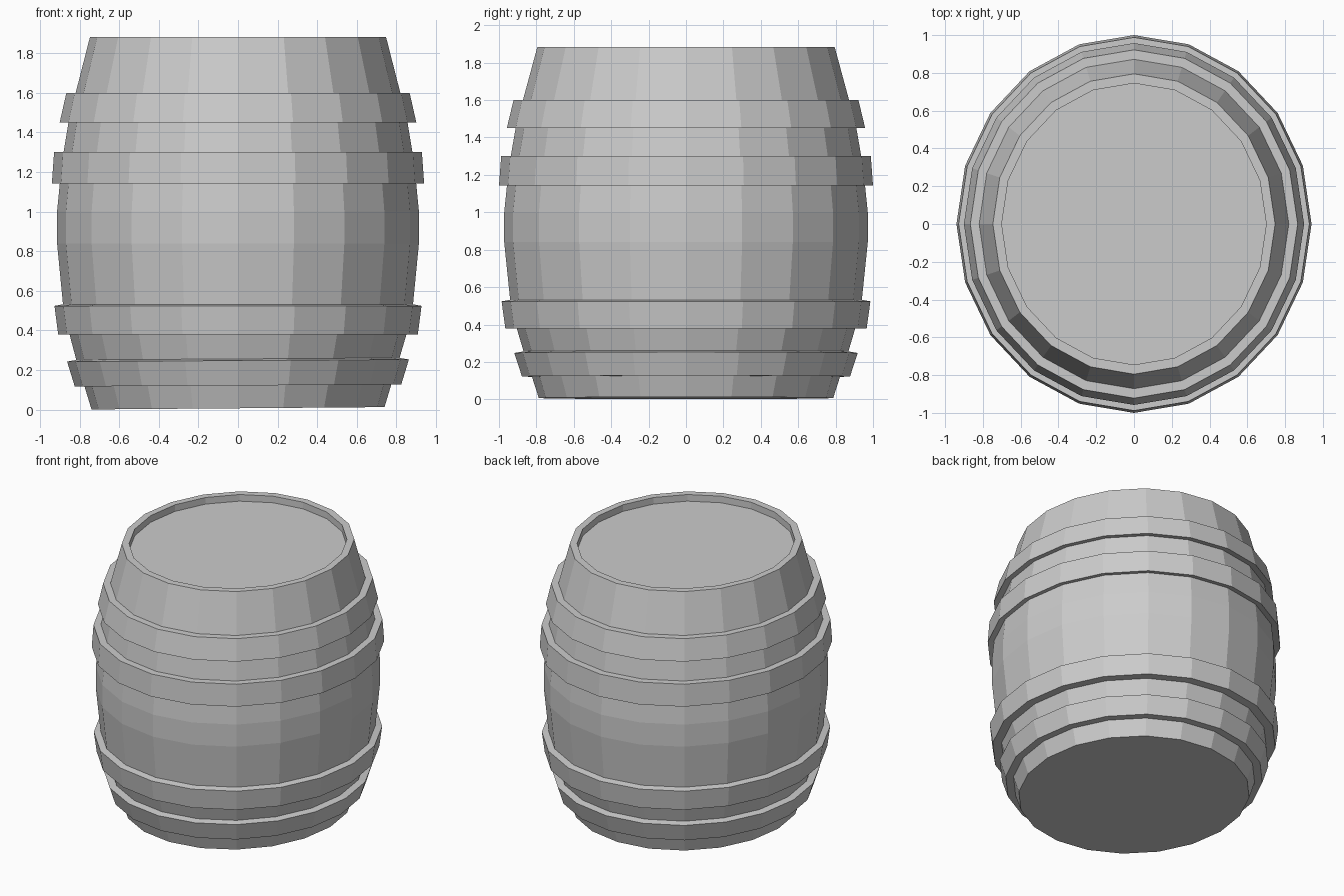
import bpy, bmesh
from math import sin, cos, tau

if "Cube" in bpy.data.objects:
    bpy.data.objects.remove(bpy.data.objects["Cube"])

SIDES = 20
X_SCALE = 0.94   # the barrel is slightly narrower across x


def lathe(name, profile, closed, tilt=0.0):
    """Revolve (radius, z) points; closed profiles become rings, open ones get end caps."""
    bm = bmesh.new()
    rings = []
    for r, z in profile:
        ring = []
        for i in range(SIDES):
            a = tau * i / SIDES
            x = r * cos(a) * X_SCALE
            lean = tilt * x if z < 0.3 else 0.0
            ring.append(bm.verts.new((x, r * sin(a), z + lean)))
        rings.append(ring)
    pairs = list(zip(rings, rings[1:]))
    if closed:
        pairs.append((rings[-1], rings[0]))
    for lo, hi in pairs:
        for i in range(SIDES):
            j = (i + 1) % SIDES
            bm.faces.new((lo[i], lo[j], hi[j], hi[i]))
    if not closed:
        bm.faces.new(rings[0][::-1])
        bm.faces.new(rings[-1])
    bmesh.ops.recalc_face_normals(bm, faces=bm.faces[:])
    mesh = bpy.data.meshes.new(name)
    bm.to_mesh(mesh)
    bm.free()
    obj = bpy.data.objects.new(name, mesh)
    bpy.context.collection.objects.link(obj)
    return obj


# Bulging barrel body with a rim and recessed lid
body = [(0.787, 0.007), (0.825, 0.125), (0.868, 0.255), (0.905, 0.38),
        (0.94, 0.53), (0.972, 0.84), (0.972, 1.0), (0.957, 1.145),
        (0.937, 1.30), (0.91, 1.455), (0.872, 1.60), (0.795, 1.883),
        (0.745, 1.883), (0.745, 1.835)]
lathe("barrel_body", body, False, tilt=0.008)

# Metal hoops: bottom z, bottom radius, top z, top radius, inner radii
hoops = {
    "bottom_hoop": (0.122, 0.877, 0.248, 0.918, 0.815, 0.858),
    "lower_hoop": (0.38, 0.966, 0.524, 0.986, 0.895, 0.93),
    "upper_hoop": (1.143, 1.0, 1.30, 0.988, 0.945, 0.927),
    "top_hoop": (1.45, 0.958, 1.60, 0.922, 0.90, 0.862),
}
for name, (z0, r0, z1, r1, i0, i1) in hoops.items():
    low = z0 < 0.9   # the sloping edge faces the barrel's middle
    ring = [(i0, z0 + (0 if low else 0.012)), (r0, z0),
            (r1, z1), (i1, z1 + (0.01 if low else 0))]
    lathe(name, ring, True, tilt=0.006)
